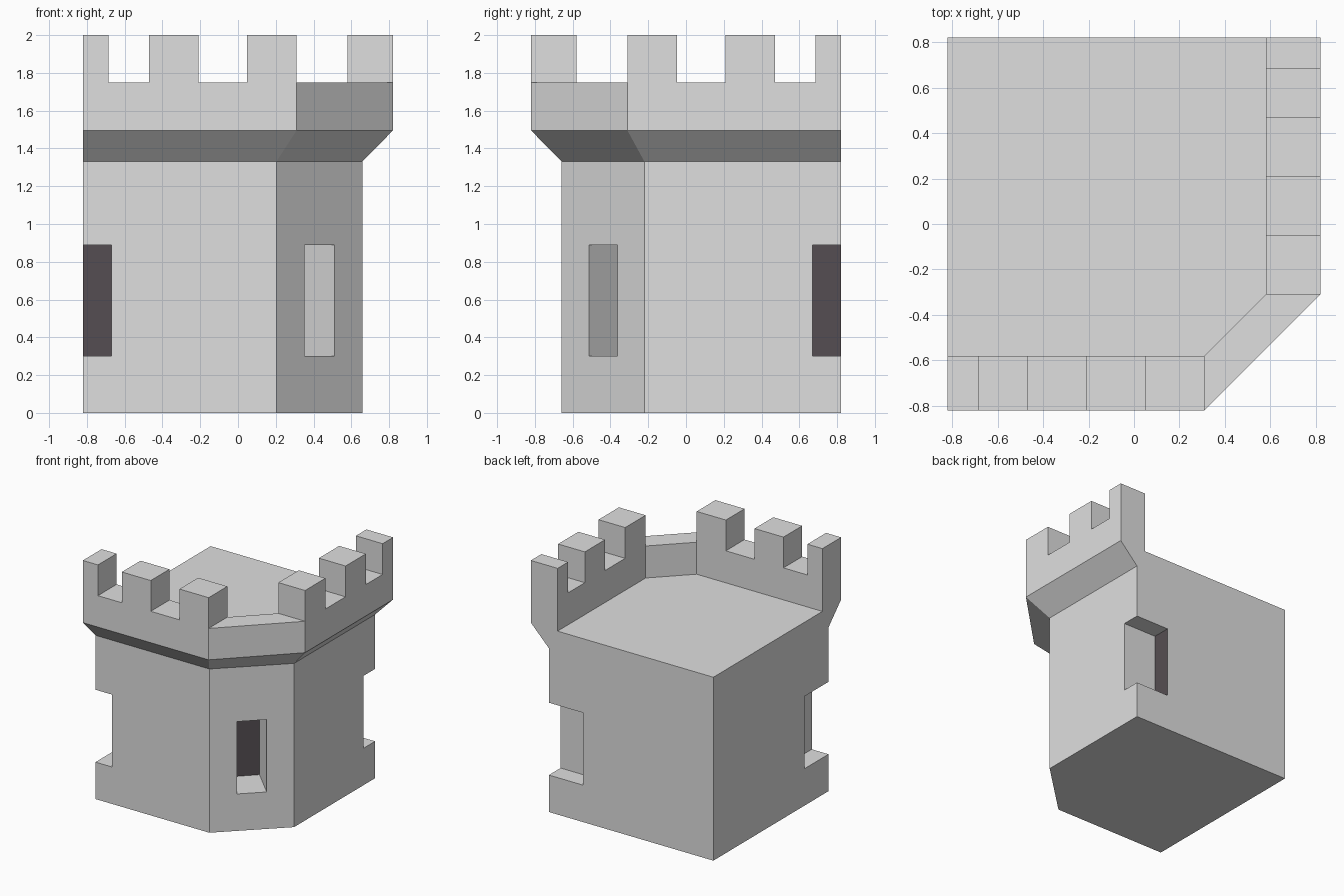
import bpy, bmesh, math
from mathutils import Vector

if "Cube" in bpy.data.objects:
    bpy.data.objects.remove(bpy.data.objects["Cube"])


def material(name, rgb):
    m = bpy.data.materials.new(name)
    m.diffuse_color = (*rgb, 1)
    m.use_nodes = True
    m.node_tree.nodes["Principled BSDF"].inputs["Base Color"].default_value = m.diffuse_color
    return m


stone = material("pale_stone", (0.738, 0.738, 0.738))
dark = material("dark_opening", (0.091, 0.076, 0.085))


def loft(name, rings):
    """Closed solid through rings of (z, [(x, y), ...]), counter-clockwise from above."""
    bm = bmesh.new()
    loops = [[bm.verts.new((x, y, z)) for x, y in pts] for z, pts in rings]
    n = len(loops[0])
    bm.faces.new(loops[0][::-1])
    bm.faces.new(loops[-1])
    for lo, hi in zip(loops, loops[1:]):
        for i in range(n):
            j = (i + 1) % n
            bm.faces.new((lo[i], lo[j], hi[j], hi[i]))
    bmesh.ops.recalc_face_normals(bm, faces=bm.faces)
    me = bpy.data.meshes.new(name)
    bm.to_mesh(me)
    bm.free()
    me.materials.append(stone)
    ob = bpy.data.objects.new(name, me)
    bpy.context.collection.objects.link(ob)
    return ob


def outline(wall, cx, cy, back=0.82):
    """Quarter-octagon plan with its square corner at the back left."""
    return [(-back, back), (-back, -wall), (cx, -wall), (wall, -cy), (wall, back)]


def box(name, x0, x1, y0, y1, z0, z1):
    pts = [(x0, y0), (x1, y0), (x1, y1), (x0, y1)]
    return loft(name, [(z0, pts), (z1, pts)])


# Tower solid: wall, flared corbel, parapet
low, high = outline(0.658, 0.203, 0.22), outline(0.82, 0.31, 0.31)
tower = loft("corner_tower", [(0, low), (1.33, low), (1.495, high), (2.0, high)])

# Roof recess behind the parapet
court = outline(0.58, 0.31, 0.31, back=1.0)
cutters = [loft("roof_recess", [(1.49, court), (2.2, court)])]

# Gaps between the merlons, mirrored onto the front and right walls
for a, b in ((-0.685, -0.47), (-0.21, 0.048)):
    cutters.append(box("front_gap", a, b, -1, -0.5, 1.75, 2.2))
    cutters.append(box("right_gap", 0.5, 1, -b, -a, 1.75, 2.2))
cutters.append(box("corner_gap", 0.31, 1, -1, -0.31, 1.75, 2.2))

# Window slots: half slots at both ends, a full one in the angled wall
Z0, Z1, DEPTH = 0.30, 0.888, 0.305
back = 0.658 - DEPTH
cutters.append(box("front_slot", -1, -0.67, -1, -back, Z0, Z1))
cutters.append(box("right_slot", back, 1, 0.67, 1, Z0, Z1))
mid = Vector((0.432, -0.438))
out, side = Vector((1, -1)).normalized(), Vector((1, 1)).normalized()
inner = mid - out * DEPTH
pts = [inner - side * 0.11, inner - side * 0.11 + out * 0.6,
       inner + side * 0.11 + out * 0.6, inner + side * 0.11]
pts = [tuple(p) for p in pts]
cutters.append(loft("corner_slot", [(Z0, pts), (Z1, pts)]))

# Cut everything and bake the result
for c in cutters:
    c.hide_render = True
    mod = tower.modifiers.new(c.name, "BOOLEAN")
    mod.operation, mod.solver, mod.object = "DIFFERENCE", "EXACT", c
bpy.context.view_layer.update()
baked = bpy.data.meshes.new_from_object(
    tower.evaluated_get(bpy.context.evaluated_depsgraph_get()))
tower.modifiers.clear()
tower.data = baked
for c in cutters:
    bpy.data.objects.remove(c)

# Dark panel at the back of each slot
baked.materials.clear()
baked.materials.append(stone)
baked.materials.append(dark)
panels = [((-0.82, -back), (0, -1)), ((0.0 + back, 0.82), (1, 0)), (tuple(inner), tuple(out))]
for p in baked.polygons:
    p.use_smooth = False
    p.material_index = 0
    c, n = p.center, p.normal
    for (px, py), (nx, ny) in panels:
        on_plane = abs((c.x - px) * nx + (c.y - py) * ny) < 0.004
        facing = n.x * nx + n.y * ny > 0.99
        near = math.hypot(c.x - px, c.y - py) < 0.16
        if on_plane and facing and near and Z0 < c.z < Z1:
            p.material_index = 1
